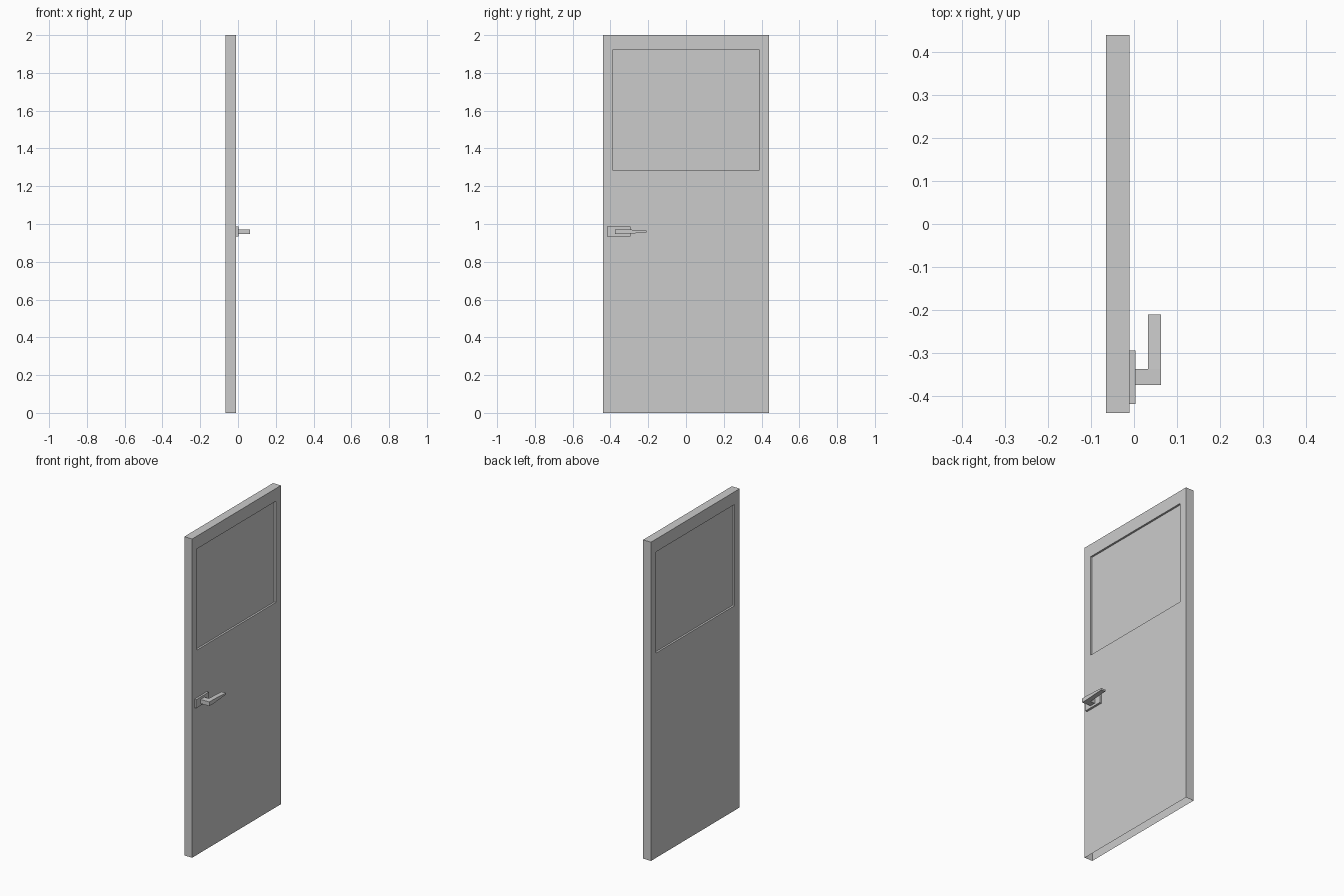
import bpy, bmesh

if "Cube" in bpy.data.objects:
    bpy.data.objects.remove(bpy.data.objects["Cube"])


def make_object(name, bm):
    bmesh.ops.recalc_face_normals(bm, faces=bm.faces[:])
    mesh = bpy.data.meshes.new(name)
    bm.to_mesh(mesh)
    bm.free()
    obj = bpy.data.objects.new(name, mesh)
    bpy.context.collection.objects.link(obj)
    return obj


def add_box(bm, lo, hi):
    geom = bmesh.ops.create_cube(bm, size=1)
    for v in geom["verts"]:
        v.co = [(a + b) / 2 + c * (b - a) for a, b, c in zip(lo, hi, v.co)]


def facing(bm, axis, sign):
    bm.normal_update()
    return [f for f in bm.faces if f.normal[axis] * sign > 0.9]


# Door leaf: shallow window recess on both sides, hollow underneath
WINDOW_Y, WINDOW_Z, DEPTH = 0.39, (1.285, 1.92), 0.012
bm = bmesh.new()
add_box(bm, (-0.065, -0.44, 0), (-0.01, 0.44, 2))
for side in (-1, 1):
    face = facing(bm, 0, side)[0]
    bmesh.ops.inset_region(bm, faces=[face], thickness=0.05)
    mid_z = face.calc_center_median().z
    for v in face.verts:
        v.co.y = WINDOW_Y if v.co.y > 0 else -WINDOW_Y
        v.co.z = WINDOW_Z[v.co.z > mid_z]
    panel = bmesh.ops.extrude_discrete_faces(bm, faces=[face])["faces"][0]
    for v in panel.verts:
        v.co.x -= side * DEPTH
bottom = [f for f in bm.faces if all(v.co.z < 0.001 for v in f.verts)]
bmesh.ops.delete(bm, geom=bottom, context="FACES_ONLY")
make_object("door_leaf", bm)

# Handle backplate
bm = bmesh.new()
add_box(bm, (-0.01, -0.419, 0.933), (0.003, -0.294, 0.987))
make_object("handle_backplate", bm)

# L-shaped lever: neck block, with the grip extruded from it and tapered
bm = bmesh.new()
profile = [(0.003, -0.375), (0.063, -0.375), (0.063, -0.337),
           (0.033, -0.337), (0.003, -0.337)]
base = bm.faces.new([bm.verts.new((x, y, 0.946)) for x, y in profile])
top = bmesh.ops.extrude_face_region(bm, geom=[base])["geom"]
for v in (g for g in top if isinstance(g, bmesh.types.BMVert)):
    v.co.z = 0.972
bmesh.ops.recalc_face_normals(bm, faces=bm.faces[:])
end = max(facing(bm, 1, 1), key=lambda f: f.calc_center_median().x)
grip = bmesh.ops.extrude_discrete_faces(bm, faces=[end])["faces"][0]
for v in grip.verts:
    v.co.y = -0.21
    v.co.z = 0.966 if v.co.z > 0.96 else 0.955
make_object("handle_lever", bm)
